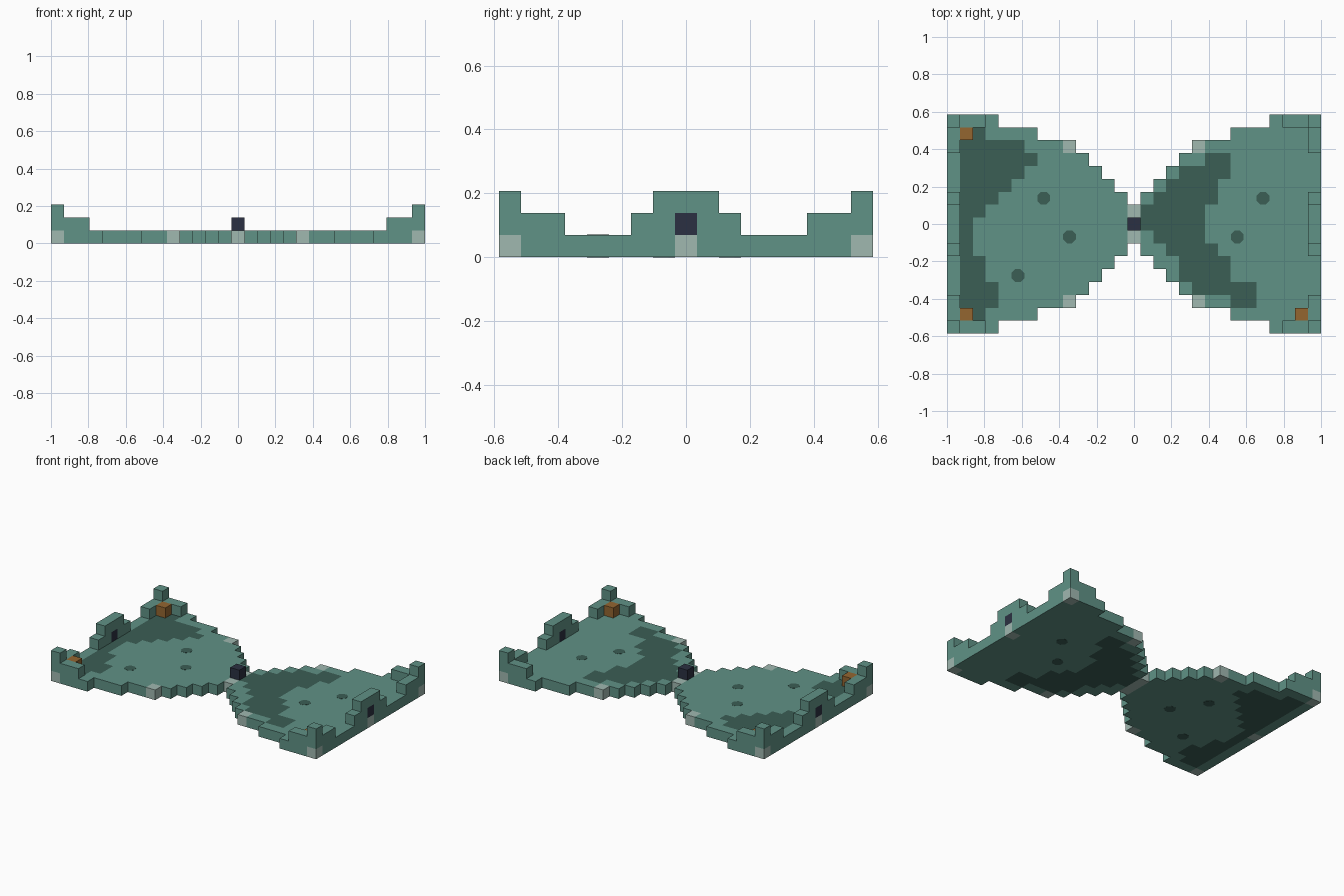
import bpy, bmesh, math
from mathutils import Matrix, Vector

cube = bpy.data.objects.get("Cube")
if cube:
    bpy.data.objects.remove(cube, do_unlink=True)

S = 2 / 29  # edge of one block


def material(name, rgb):
    m = bpy.data.materials.new(name)
    m.use_nodes = True
    m.diffuse_color = (*rgb, 1)
    m.node_tree.nodes["Principled BSDF"].inputs["Base Color"].default_value = (*rgb, 1)
    return m


TEAL, DARK, PALE, ORANGE, NAVY = range(5)
MATS = [material("teal", (.117, .287, .238)),
        material("dark_green", (.044, .112, .090)),
        material("pale_grey_green", (.352, .479, .434)),
        material("orange_brown", (.296, .133, .030)),
        material("navy", (.024, .030, .054))]


def finish(bm, name):
    mesh = bpy.data.meshes.new(name)
    bm.to_mesh(mesh)
    bm.free()
    for m in MATS:
        mesh.materials.append(m)
    obj = bpy.data.objects.new(name, mesh)
    bpy.context.collection.objects.link(obj)
    return obj


solid = {}  # every block in the model: position -> colour


def block_part(name, keys):
    """One mesh from the outer faces of a group of blocks."""
    bm = bmesh.new()
    for key in keys:
        centre = Vector(key) + Vector((0, 0, .5))
        for axis in range(3):
            for sign in (-1, 1):
                n = Vector((0, 0, 0))
                n[axis] = sign
                if tuple(int(a + b) for a, b in zip(key, n)) in solid:
                    continue
                u, v = Vector((0, 0, 0)), Vector((0, 0, 0))
                u[(axis + 1) % 3] = .5
                v[(axis + 2) % 3] = .5 * sign
                mid = centre + n / 2
                corners = (mid - u - v, mid + u - v, mid + u + v, mid - u + v)
                face = bm.faces.new([bm.verts.new(c * S) for c in corners])
                face.material_index = solid[key]
    bmesh.ops.remove_doubles(bm, verts=bm.verts, dist=S / 100)
    bmesh.ops.dissolve_limit(bm, angle_limit=math.radians(1), verts=bm.verts,
                             edges=bm.edges, delimit={'MATERIAL'})
    return finish(bm, name)


# Bow-tie floor: half depth for each distance from the middle
HALF_DEPTH = [1, 2, 3, 4, 5, 6, 6, 6, 7, 7, 7, 8, 8, 8, 8]
# Painted patches: first and last column of each row, front to back
LEFT_ENDS = [-12, -11, -11, -12, -12, -13, -13, -13, -12, -11, -10, -9, -8, -9, -12]
RIGHT_SPANS = [(8, 9), (5, 9), (4, 7), (4, 7), (3, 6), (2, 5), (1, 5), (1, 5),
               (2, 6), (3, 6), (4, 7), (6, 7)]


def floor_colour(i, j):
    if i == 0 or (abs(i), abs(j)) in {(5, 6), (14, 8), (14, 0)}:
        return PALE
    if abs(j) <= 7 and -13 <= i <= LEFT_ENDS[j + 7]:
        return DARK
    if -6 <= j <= 5:
        first, last = RIGHT_SPANS[j + 6]
        if first <= i <= last:
            return DARK
    return TEAL


parts = {"floor": []}


def add(part, key, colour):
    solid[key] = colour
    parts.setdefault(part, []).append(key)


for i in range(-14, 15):
    depth = HALF_DEPTH[abs(i)]
    for j in range(-depth, depth + 1):
        add("floor", (i, j, 0), floor_colour(i, j))

for side, sx in (("left", 1), ("right", -1)):
    # End wall with a small dark window
    for j in range(-2, 3):
        add(side + "_end_wall", (14 * sx, j, 1), NAVY if j == 0 else TEAL)
        if abs(j) < 2:
            add(side + "_end_wall", (14 * sx, j, 2), TEAL)
    # Corner walls with a raised post
    for end, sy in (("front", -1), ("back", 1)):
        part = f"{side}_{end}_corner_wall"
        for i, j in ((14, 8), (14, 7), (14, 6), (13, 8), (12, 8)):
            add(part, (i * sx, j * sy, 1), TEAL)
        add(part, (14 * sx, 8 * sy, 2), TEAL)

# Crates in three corners and the block on the bridge
for name, i, j in (("left_front_crate", 13, -7), ("right_front_crate", -13, -7),
                   ("right_back_crate", -13, 7)):
    add(name, (i, j, 1), ORANGE)
add("bridge_block", (0, 0, 1), NAVY)

for name, keys in parts.items():
    block_part(name, keys)

# Round spots let through the floor
for n, (i, j) in enumerate(((-7, 2), (-5, -1), (-9, -4), (10, 2), (8, -1)), 1):
    bm = bmesh.new()
    place = Matrix.Translation((i * S, j * S, S / 2)) @ Matrix.Rotation(math.pi / 8, 4, 'Z')
    bmesh.ops.create_cone(bm, cap_ends=True, segments=8, radius1=.037, radius2=.037,
                          depth=S + .002, matrix=place)
    for f in bm.faces:
        f.material_index = DARK
    finish(bm, f"floor_spot_{n}")
